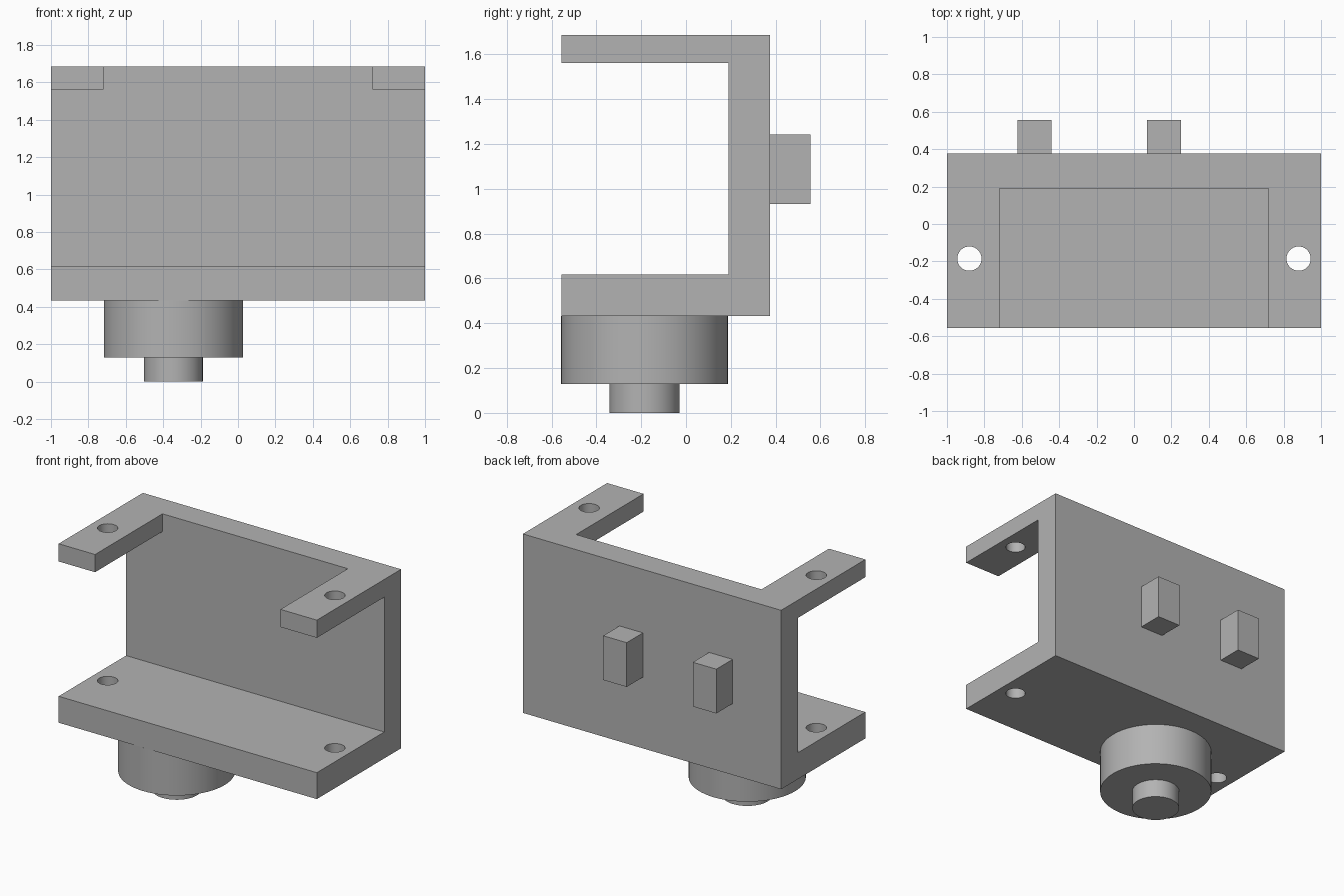
import bpy
import bmesh
from mathutils import Matrix, Vector

cube = bpy.data.objects.get("Cube")
if cube:
    bpy.data.objects.remove(cube, do_unlink=True)

grey = bpy.data.materials.new("plain grey")
grey.use_nodes = True
grey.diffuse_color = (0.45, 0.45, 0.45, 1)
grey.node_tree.nodes["Principled BSDF"].inputs["Base Color"].default_value = (0.45, 0.45, 0.45, 1)

# Main dimensions
FRONT, BACK, WALL = -0.556, 0.376, 0.19
BASE, FLOOR, ARM, TOP = 0.433, 0.618, 1.562, 1.686
AXIS_Y = -0.185


def finish(name, bm):
    bmesh.ops.recalc_face_normals(bm, faces=bm.faces)
    mesh = bpy.data.meshes.new(name)
    bm.to_mesh(mesh)
    bm.free()
    mesh.materials.append(grey)
    obj = bpy.data.objects.new(name, mesh)
    bpy.context.collection.objects.link(obj)
    return obj


def box(name, low, high):
    low, high = Vector(low), Vector(high)
    bm = bmesh.new()
    place = Matrix.Translation((low + high) / 2) @ Matrix.Diagonal((high - low).to_4d())
    bmesh.ops.create_cube(bm, size=1, matrix=place)
    return finish(name, bm)


def cylinder(name, x, radius, z0, z1, sides=64):
    bm = bmesh.new()
    bmesh.ops.create_cone(bm, cap_ends=True, segments=sides, radius1=radius,
                          radius2=radius, depth=z1 - z0,
                          matrix=Matrix.Translation((x, AXIS_Y, (z0 + z1) / 2)))
    return finish(name, bm)


def activate(obj):
    bpy.ops.object.select_all(action='DESELECT')
    obj.select_set(True)
    bpy.context.view_layer.objects.active = obj


def smooth(obj):
    activate(obj)
    bpy.ops.object.shade_smooth_by_angle(angle=0.6)


def cut(obj, cutter):
    cutter.hide_render = True
    activate(obj)
    mod = obj.modifiers.new("cut", 'BOOLEAN')
    mod.operation = 'DIFFERENCE'
    mod.solver = 'EXACT'
    mod.object = cutter
    bpy.ops.object.modifier_apply(modifier=mod.name)
    bpy.data.objects.remove(cutter, do_unlink=True)


# Bracket: C-shaped side profile extruded across the width
profile = [(FRONT, BASE), (BACK, BASE), (BACK, TOP), (FRONT, TOP),
           (FRONT, ARM), (WALL, ARM), (WALL, FLOOR), (FRONT, FLOOR)]
bm = bmesh.new()
face = bm.faces.new([bm.verts.new((-1, y, z)) for y, z in profile])
side = bmesh.ops.extrude_face_region(bm, geom=[face])["geom"]
bmesh.ops.translate(bm, vec=(2, 0, 0),
                    verts=[v for v in side if isinstance(v, bmesh.types.BMVert)])
bracket = finish("bracket", bm)

# Opening between the two upper arms
cut(bracket, box("arm_gap_cutter", (-0.718, -1, ARM - 0.1), (0.718, WALL, TOP + 0.1)))

# Screw holes through the arms and the floor
for x in (-0.88, 0.88):
    cut(bracket, cylinder("hole_cutter", x, 0.065, BASE - 0.1, TOP + 0.1, 32))
smooth(bracket)

# Round boss and shaft under the floor
smooth(cylinder("boss", -0.345, 0.372, 0.13, BASE))
smooth(cylinder("shaft", -0.345, 0.157, 0, 0.13))

# Pegs on the back wall
for name, x in (("right_peg", -0.624), ("left_peg", 0.07)):
    box(name, (x, BACK, 0.932), (x + 0.182, 0.556, 1.242))
